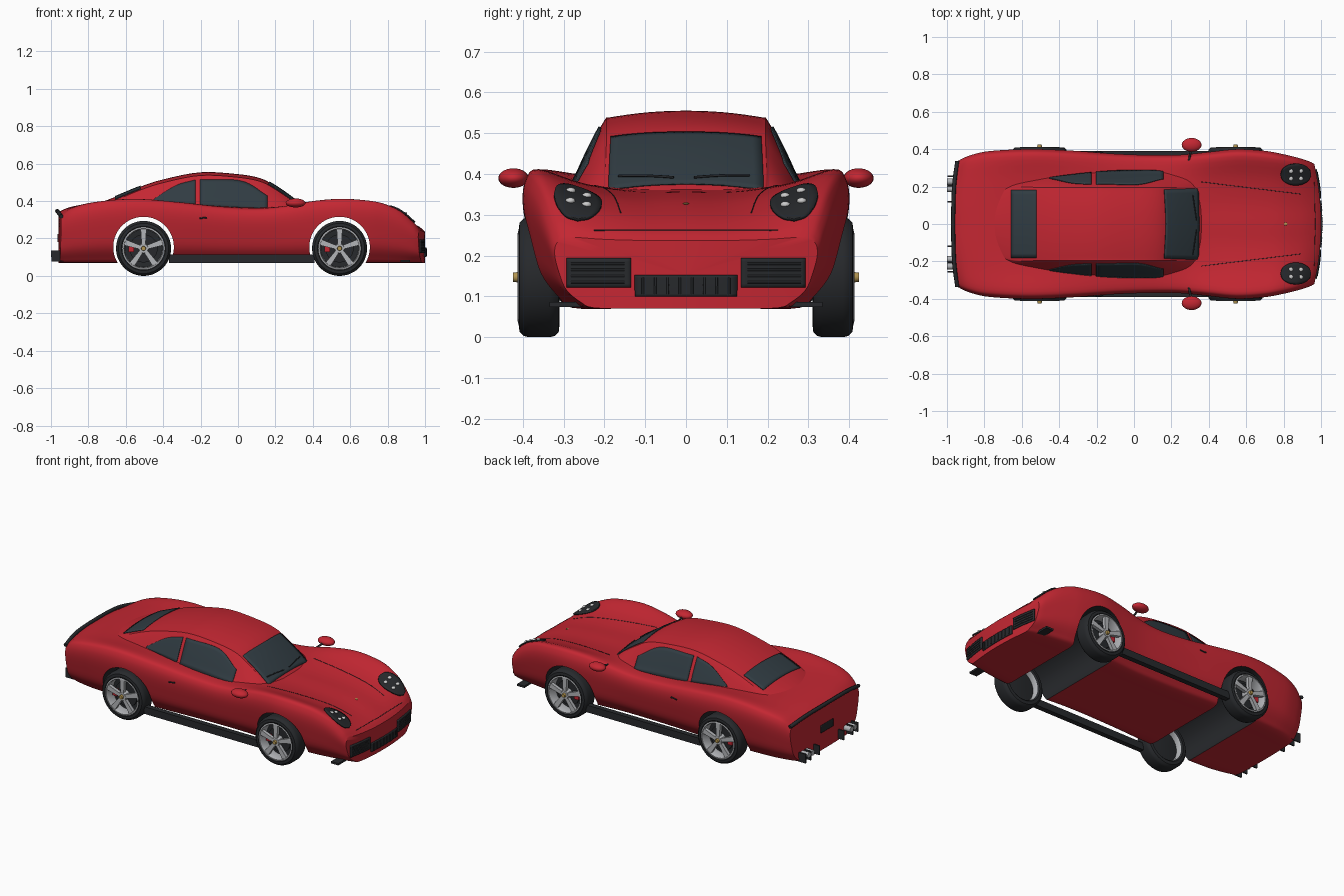
import bpy, bmesh, math
from mathutils import Vector
from mathutils.bvhtree import BVHTree

if "Cube" in bpy.data.objects:
    bpy.data.objects.remove(bpy.data.objects["Cube"])


def material(name, *rgb):
    m = bpy.data.materials.new(name)
    m.diffuse_color = (*rgb, 1)
    m.use_nodes = True
    m.node_tree.nodes["Principled BSDF"].inputs["Base Color"].default_value = m.diffuse_color
    return m


RED = material("red_paint", 0.55, 0.02, 0.032)
DARK = material("dark_trim", 0.02, 0.022, 0.025)
GLASS = material("tinted_glass", 0.03, 0.045, 0.055)
SILVER = material("silver_metal", 0.45, 0.46, 0.48)
WHITE = material("lamp_white", 0.85, 0.85, 0.85)
GOLD = material("hub_gold", 0.45, 0.3, 0.08)


def mesh(name, verts, faces, mat, angle=35):
    me = bpy.data.meshes.new(name)
    bm = bmesh.new()
    vs = [bm.verts.new(v) for v in verts]
    for f in faces:
        bm.faces.new([vs[i] for i in f])
    bmesh.ops.remove_doubles(bm, verts=bm.verts, dist=1e-6)
    bmesh.ops.recalc_face_normals(bm, faces=bm.faces)
    bm.to_mesh(me)
    bm.free()
    me.materials.append(mat)
    ob = bpy.data.objects.new(name, me)
    bpy.context.collection.objects.link(ob)
    smooth(ob, angle)
    return ob


def smooth(ob, angle=35):
    bpy.ops.object.select_all(action='DESELECT')
    bpy.context.view_layer.objects.active = ob
    ob.select_set(True)
    bpy.ops.object.shade_smooth_by_angle(angle=math.radians(angle))


def spline(pts, n, closed=False):
    """Catmull-Rom resampling with n steps per span."""
    p = [Vector(q) for q in pts]
    p = [p[-1]] + p + [p[0], p[1]] if closed else [2 * p[0] - p[1]] + p + [2 * p[-1] - p[-2]]
    out = []
    for a, b, c, d in zip(p, p[1:], p[2:], p[3:]):
        for k in range(n):
            t = k / n
            out.append(0.5 * (2 * b + (c - a) * t + (2 * a - 5 * b + 4 * c - d) * t * t
                              + (3 * b - a - 3 * c + d) * t ** 3))
    return out if closed else out + [p[-2]]


def loft(name, stations, section, bend, mat):
    """Skin of mirrored cross-sections along x with domed end caps."""
    rings = []
    for st in spline(stations, 5):
        half = section(st)
        full = half + [(-y, z) for y, z in half[-2:0:-1]]
        rings.append((st[0], spline(full, 4, True)))

    def caps(x, ring):
        zm = (ring[0][1] + ring[len(ring) // 2][1]) / 2
        return [(x, [Vector((p[0] * k, zm + (p[1] - zm) * k)) for p in ring]) for k in (0.04, 0.35, 0.7)]
    rings = caps(*rings[0]) + rings + caps(*rings[-1])[::-1]
    n = len(rings[0][1])
    verts = [(x + bend(x) * p[0] ** 2, p[0], p[1]) for x, r in rings for p in r]
    faces = [(i * n + j, i * n + (j + 1) % n, (i + 1) * n + (j + 1) % n, (i + 1) * n + j)
             for i in range(len(rings) - 1) for j in range(n)]
    faces += [tuple(range(n)), tuple(range(len(verts) - n, len(verts)))]
    return mesh(name, verts, faces, mat), BVHTree.FromPolygons(verts, faces)


def cast(bvh, p, d, off=0.0):
    hit, nor, _, _ = bvh.ray_cast(Vector(p), Vector(d))
    if hit is None:
        hit, nor, _, _ = bvh.find_nearest(Vector(p))
    return hit + (nor if nor.dot(Vector(d)) < 0 else -nor) * off


def patch(name, bvh, low, high, d, mat, off=0.003, thick=0.004, rows=8):
    """Panel between two edge curves, projected on the bodywork."""
    a, b = spline(low, 8), spline(high, 8)
    n = len(a)
    verts = [cast(bvh, a[i].lerp(b[i], j / rows), d, off) for j in range(rows + 1) for i in range(n)]
    faces = [(j * n + i, j * n + i + 1, j * n + n + i + 1, j * n + n + i)
             for j in range(rows) for i in range(n - 1)]
    ob = mesh(name, verts, faces, mat)
    m = ob.modifiers.new("thickness", 'SOLIDIFY')
    m.thickness, m.offset = thick, 0
    return ob


def tube(name, pts, r, mat):
    cu = bpy.data.curves.new(name, 'CURVE')
    cu.dimensions, cu.bevel_depth, cu.bevel_resolution, cu.use_fill_caps = '3D', r, 2, True
    sp = cu.splines.new('POLY')
    sp.points.add(len(pts) - 1)
    for q, p in zip(sp.points, pts):
        q.co = (*p, 1)
    cu.materials.append(mat)
    ob = bpy.data.objects.new(name, cu)
    bpy.context.collection.objects.link(ob)


def drape(name, bvh, a, b, d, r, mat, off=0.0):
    tube(name, [cast(bvh, Vector(a).lerp(Vector(b), k / 16), d, off) for k in range(17)], r, mat)


def box(name, lo, hi, mat):
    v = [(x, y, z) for x in (lo[0], hi[0]) for y in (lo[1], hi[1]) for z in (lo[2], hi[2])]
    return mesh(name, v, [(0, 1, 3, 2), (4, 5, 7, 6), (0, 1, 5, 4), (2, 3, 7, 6), (0, 2, 6, 4), (1, 3, 7, 5)], mat)


def lathe(name, prof, x, z, s, mat, n=48):
    """Profile of (radius, y) turned about a y axis through (x, z)."""
    m = len(prof)
    v = [(x + r * math.cos(k * math.tau / n), s * y, z + r * math.sin(k * math.tau / n))
         for k in range(n) for r, y in prof]
    f = [(k * m + i, k * m + i + 1, (k + 1) % n * m + i + 1, (k + 1) % n * m + i)
         for k in range(n) for i in range(m - 1)]
    return mesh(name, v, f, mat)


def ellipsoid(name, loc, rad, mat):
    bpy.ops.mesh.primitive_uv_sphere_add(segments=24, ring_count=14, location=loc)
    ob = bpy.context.object
    ob.name, ob.scale = name, rad
    ob.data.materials.append(mat)
    smooth(ob, 60)


# Lower body: x, half width, fender height, centre height
def body_section(s):
    _, w, zs, zc = s
    zb, h = 0.07, zs - 0.07
    return [(0, zb), (0.4 * w, zb), (0.7 * w, zb + 0.002), (0.8 * w, zb + 0.09 * h), (0.91 * w, zb + 0.26 * h),
            (0.965 * w, zb + 0.5 * h), (w, zb + 0.76 * h), (0.98 * w, zb + 0.93 * h), (0.9 * w, zs),
            (0.62 * w, zc + 0.35 * (zs - zc)), (0.3 * w, zc), (0, zc)]


def body_bend(x):
    t = min(max((x - 0.6) / 0.4, 0), 1)
    r = min(max((-x - 0.8) / 0.15, 0), 1)
    return -0.35 * t * t * (3 - 2 * t) + 0.12 * r


body, BODY = loft("body", [
    (-0.96, .335, .32, .342), (-0.9, .362, .36, .367), (-0.8, .386, .388, .385), (-0.65, .398, .408, .39),
    (-0.5, .40, .41, .39), (-0.3, .39, .392, .385), (-0.1, .375, .37, .375), (0.1, .368, .36, .37),
    (0.25, .37, .373, .367), (0.4, .385, .40, .36), (0.55, .40, .412, .355), (0.7, .392, .403, .345),
    (0.8, .378, .386, .33), (0.9, .358, .345, .298), (0.97, .337, .285, .262), (1.0, .322, .245, .237)],
    body_section, body_bend, RED)


# Cabin: x, base half width, roof half width, roof height
def cabin_section(s):
    _, wb, wr, zt = s
    ze, zb, w0 = zt - 0.016, 0.332, wb + 0.022
    side = [(w0 + (wr + 0.012 - w0) * k + 0.006 * math.sin(k * math.pi), zb + (ze - 0.008 - zb) * k)
            for k in (0, 0.33, 0.67, 1)]
    return [(0, 0.33), (wb * 0.6, 0.33)] + side + [(wr - 0.004, ze), (wr * 0.5, zt - 0.004), (0, zt)]


cabin, CABIN = loft("cabin", [
    (-0.78, .17, .15, .375), (-0.65, .21, .187, .425), (-0.52, .24, .188, .478), (-0.4, .257, .188, .516),
    (-0.2, .268, .188, .554), (0, .27, .188, .544), (0.12, .268, .188, .522), (0.2, .26, .188, .48),
    (0.28, .245, .19, .425), (0.36, .225, .187, .362)], cabin_section, lambda x: 0, RED)

# Wheel wells cut right across the body, then painted dark
WX, WZ, WR = (-0.505, 0.543), 0.147, 0.162
for x in WX:
    bpy.ops.mesh.primitive_cylinder_add(vertices=96, radius=WR, depth=1.2, location=(x, 0, 0.154),
                                        rotation=(math.pi / 2, 0, 0))
    cut = bpy.context.object
    m = body.modifiers.new("well", 'BOOLEAN')
    m.object, m.operation, m.solver = cut, 'DIFFERENCE', 'EXACT'
    bpy.context.view_layer.objects.active = body
    bpy.ops.object.modifier_apply(modifier="well")
    bpy.data.objects.remove(cut)
body.data.materials.clear()
for m in (RED, DARK):
    body.data.materials.append(m)
for p in body.data.polygons:
    p.material_index = 0
    for x in WX:
        r = Vector((p.center.x - x, 0, p.center.z - 0.154))
        if abs(r.length - WR) < 0.004 and p.normal.dot(r.normalized()) < -0.9:
            p.material_index = 1
smooth(body)

# Windscreen, rear window and wipers
DOWN, BACK, FWD = (0, 0, -1), (-1, 0, 0), (1, 0, 0)
patch("windscreen", CABIN, [(.343, -.19, 1), (.346, 0, 1), (.343, .19, 1)],
      [(.16, -.184, 1), (.168, 0, 1), (.16, .184, 1)], DOWN, GLASS, rows=14)
patch("rear_window", CABIN, [(-.655, -.18, 1), (-.655, 0, 1), (-.655, .18, 1)],
      [(-.52, -.18, 1), (-.52, 0, 1), (-.52, .18, 1)], DOWN, GLASS)
for i, y in enumerate((-.165, .02)):
    a, b = ((.31, y, 1), (.33, y + .135, 1)) if i == 0 else ((.33, y, 1), (.31, y + .135, 1))
    drape(f"wiper_{i}", CABIN, a, b, DOWN, 0.003, DARK, 0.008)

# Centre grille and number plate blank
patch("centre_grille", BODY, [(2, -.125, .10), (2, 0, .10), (2, .125, .10)],
      [(2, -.125, .152), (2, 0, .152), (2, .125, .152)], BACK, DARK, 0.002, 0.01)
for k in range(8):
    y = -.105 + k * .03
    drape(f"grille_bar_{k}", BODY, (2, y, .106), (2, y, .146), BACK, 0.003, DARK, 0.007)
patch("rear_plate", BODY, [(-2, -.06, .18), (-2, .06, .18)], [(-2, -.06, .225), (-2, .06, .225)], FWD, DARK)
drape("hood_front_seam", BODY, (2, -.225, .262), (2, .225, .262), BACK, 0.0015, DARK)
ellipsoid("hood_badge_blank", cast(BODY, (.81, 0, 1), DOWN), (.01, .008, .003), GOLD)

# Rear lip spoiler
tube("rear_spoiler", spline([(-.945, -.335, .318), (-.962, -.2, .342), (-.967, 0, .347),
                             (-.962, .2, .342), (-.945, .335, .318)], 6), 0.011, DARK)

for s, side in ((1, "left"), (-1, "right")):
    IN = (0, -s, 0)
    # Side windows split by a pillar
    patch("rear_side_window_" + side, CABIN, [(-.455, s, .40), (-.34, s, .39), (-.226, s, .38)],
          [(-.445, s, .412), (-.33, s, .482), (-.226, s, .512)], IN, GLASS)
    patch("front_side_window_" + side, CABIN, [(-.203, s, .376), (-.02, s, .366), (.158, s, .36)],
          [(-.203, s, .514), (.02, s, .505), (.158, s, .425)], IN, GLASS)
    # Headlamps with four bulbs
    arc = [(math.cos(k * math.pi / 6), math.sin(k * math.pi / 6)) for k in range(7)]
    patch("headlamp_" + side, BODY, [(.862 + .08 * c, s * .265 - .058 * q, 1) for c, q in arc],
          [(.862 + .08 * c, s * .265 + .058 * q, 1) for c, q in arc], DOWN, DARK, 0.005, 0.008)
    for k in range(4):
        p = cast(BODY, (.862 + (.026, -.026)[k % 2], s * .265 + (.02, -.02)[k // 2], 1), DOWN, 0.008)
        ellipsoid(f"bulb_{side}_{k}", p, (.012, .012, .008), WHITE)
    # Side air intakes
    lo, hi = [[(2, s * y, z) for y in (.135, .215, .292)] for z in (.122, .194)]
    patch("side_intake_" + side, BODY, lo, hi, BACK, DARK, 0.002, 0.01)
    for k in range(4):
        z = .135 + k * .015
        drape(f"intake_slat_{side}_{k}", BODY, (2, s * .15, z), (2, s * .28, z), BACK, 0.003, DARK, 0.007)
    # Mirrors
    ellipsoid("mirror_" + side, (.308, s * .423, .39), (.053, .037, .024), RED)
    tube("mirror_stalk_" + side, [(.285, s * .29, .365), (.305, s * .40, .386)], 0.006, DARK)
    # Seams, door handle, sill bar, front winglet
    drape("hood_seam_" + side, BODY, (.36, s * .225, 1), (.89, s * .16, 1), DOWN, 0.0015, DARK)
    drape("door_handle_" + side, BODY, (-.205, s, .308), (-.165, s, .312), IN, 0.004, DARK, 0.002)
    box("sill_bar_" + side, (-.37, s * .358, .07), (.41, s * .39, .114), DARK)
    box("front_winglet_" + side, (.87, s * .25, .074), (.92, s * .335, .086), DARK)
    # Exhausts and diffuser fins
    for k, y in enumerate((.188, .226)):
        lathe_pts = [(-1.0, s * y, .118), (-.93, s * y, .118)]
        tube(f"exhaust_{side}_{k}", lathe_pts, 0.017, SILVER)
    for k, y in enumerate((.12, .205, .255)):
        box(f"diffuser_fin_{side}_{k}", (-.998, s * y - .004, .078), (-.93, s * y + .004, .135), DARK)
    # Wheels
    for x, end in zip(WX, ("rear", "front")):
        tag = f"_{end}_{side}"
        lathe("tyre" + tag, [(.108, .402), (.118, .41), (.134, .408), (.144, .398), (.147, .385), (.147, .335),
                             (.144, .322), (.134, .312), (.115, .31), (.106, .318), (.108, .402)], x, WZ, s, DARK)
        lathe("rim" + tag, [(.114, .411), (.106, .413), (.102, .405), (.1, .33), (.106, .318)], x, WZ, s, SILVER)
        lathe("wheel_back" + tag, [(.101, .352), (.04, .346), (.0001, .346)], x, WZ, s, DARK)
        lathe("brake_disc" + tag, [(.0001, .372), (.075, .372), (.075, .364), (.0001, .364)], x, WZ, s, DARK)
        box("brake_caliper" + tag, (x - .08, s * .36, WZ - .02), (x - .05, s * .388, WZ + .02), RED)
        lathe("hub" + tag, [(.0001, .412), (.024, .412), (.028, .405), (.028, .37)], x, WZ, s, SILVER)
        lathe("hub_cap" + tag, [(.0001, .424), (.011, .424), (.013, .41)], x, WZ, s, GOLD, 24)
        for k in range(5):
            a = math.pi / 2 + k * math.tau / 5
            c, q = math.cos(a), math.sin(a)
            v = [(x + r * c - t * q, s * y, WZ + r * q + t * c)
                 for r, w in ((.015, .01), (.106, .016)) for t in (-w, w) for y in (.39, .411)]
            mesh(f"spoke{tag}_{k}", v, [(0, 1, 3, 2), (4, 5, 7, 6), (0, 1, 5, 4), (2, 3, 7, 6),
                                        (0, 2, 6, 4), (1, 3, 7, 5)], SILVER)
